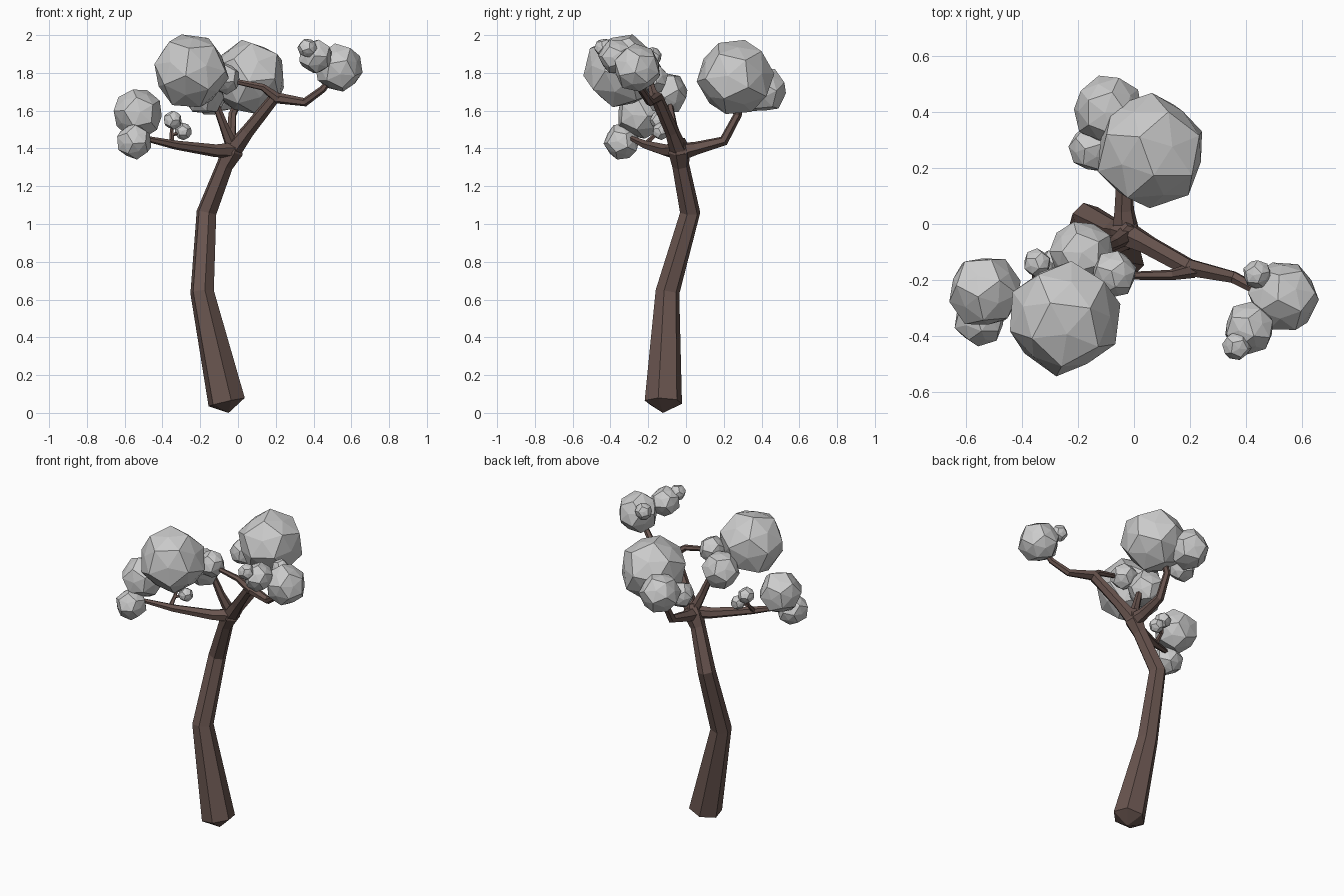
import bpy, bmesh, math, random
from mathutils import Vector, Euler

if "Cube" in bpy.data.objects:
    bpy.data.objects.remove(bpy.data.objects["Cube"])

random.seed(4)
bark = bpy.data.materials.new("bark")
bark.diffuse_color = (0.14, 0.09, 0.078, 1)
bark.use_nodes = True
bark.node_tree.nodes["Principled BSDF"].inputs["Base Color"].default_value = bark.diffuse_color


def finish(name, bm, mat=None):
    bmesh.ops.recalc_face_normals(bm, faces=bm.faces[:])
    me = bpy.data.meshes.new(name)
    bm.to_mesh(me)
    bm.free()
    if mat:
        me.materials.append(mat)
    ob = bpy.data.objects.new(name, me)
    bpy.context.collection.objects.link(ob)
    return ob


def limb(name, path, sides=6, tip=None):
    """Faceted tapering tube through (x, y, z, radius) points."""
    bm = bmesh.new()
    pts = [Vector(p[:3]) for p in path]
    rings, side = [], None
    for i, p in enumerate(pts):
        a = (p - pts[i - 1]).normalized() if i else Vector()
        b = (pts[i + 1] - p).normalized() if i < len(pts) - 1 else Vector()
        t = (a + b).normalized()
        if side is None:
            side = t.orthogonal()
        side = (side - t * side.dot(t)).normalized()
        up = t.cross(side)
        rings.append([bm.verts.new(p + path[i][3] * (
            side * math.cos(k * math.tau / sides) + up * math.sin(k * math.tau / sides)))
            for k in range(sides)])
    for r0, r1 in zip(rings, rings[1:]):
        for k in range(sides):
            n = (k + 1) % sides
            bm.faces.new((r0[k], r0[n], r1[n], r1[k]))
    bm.faces.new(rings[-1])
    if tip:
        v = bm.verts.new(tip)
        for k in range(sides):
            bm.faces.new((v, rings[0][k], rings[0][(k + 1) % sides]))
    else:
        bm.faces.new(rings[0])
    return finish(name, bm, bark)


def foliage(name, x, y, z, r):
    """Rough low-poly ball: twelve softly raised pentagons."""
    ico = bmesh.new()
    bmesh.ops.create_icosphere(ico, subdivisions=1, radius=1)
    pts = [f.calc_center_median().normalized() for f in ico.faces]
    pts += [v.co.normalized() * 0.89 for v in ico.verts]
    ico.free()
    rot = Euler([random.uniform(0, 6) for _ in range(3)]).to_matrix()
    bm = bmesh.new()
    for p in pts:
        bm.verts.new(Vector((x, y, z)) + rot @ p * r * random.uniform(0.97, 1.03))
    bmesh.ops.convex_hull(bm, input=bm.verts[:])
    return finish(name, bm)


# Trunk with a blunt pointed foot and a flared crotch
limb("trunk", [(-0.06, -0.12, 0.057, 0.102), (-0.19, -0.098, 0.64, 0.065),
               (-0.167, 0.022, 1.06, 0.055), (-0.07, -0.028, 1.31, 0.046),
               (-0.03, -0.035, 1.385, 0.06), (-0.015, -0.04, 1.45, 0.035)],
     tip=(-0.05, -0.122, 0.0))

# Main branches
limb("left_branch", [(-0.03, -0.05, 1.39, 0.042), (-0.12, -0.1, 1.388, 0.034),
                     (-0.33, -0.21, 1.418, 0.024), (-0.5, -0.29, 1.455, 0.014)])
limb("right_branch", [(-0.03, -0.035, 1.385, 0.05), (0.05, -0.075, 1.49, 0.037),
                      (0.195, -0.155, 1.67, 0.034), (0.355, -0.19, 1.645, 0.023),
                      (0.45, -0.24, 1.715, 0.019), (0.5, -0.25, 1.78, 0.014)])
limb("back_branch", [(-0.03, -0.02, 1.385, 0.048), (-0.035, 0.05, 1.4, 0.036),
                     (-0.035, 0.2, 1.44, 0.027), (-0.03, 0.275, 1.58, 0.022),
                     (0.02, 0.29, 1.68, 0.016)])
limb("upright_branch", [(-0.03, -0.04, 1.41, 0.036), (-0.075, -0.07, 1.52, 0.025),
                        (-0.12, -0.09, 1.64, 0.019)])

# Side twigs
limb("inner_twig", [(0.21, -0.165, 1.665, 0.028), (0.13, -0.182, 1.725, 0.019),
                    (-0.05, -0.185, 1.762, 0.013)])
limb("left_twig", [(-0.35, -0.215, 1.42, 0.016), (-0.352, -0.16, 1.475, 0.011),
                   (-0.345, -0.14, 1.54, 0.008)], 5)
limb("left_twig_fork", [(-0.352, -0.165, 1.47, 0.010), (-0.29, -0.135, 1.49, 0.007)], 5)

# Foliage balls: x, y, z, radius
balls = [
    (0.06, 0.26, 1.775, 0.206), (-0.25, -0.335, 1.81, 0.207),
    (-0.53, -0.24, 1.585, 0.135), (-0.55, -0.34, 1.435, 0.097),
    (-0.185, -0.105, 1.69, 0.117), (-0.07, -0.178, 1.77, 0.085),
    (-0.345, -0.14, 1.55, 0.052), (-0.29, -0.135, 1.49, 0.046),
    (-0.09, 0.405, 1.71, 0.127), (-0.15, 0.27, 1.66, 0.085),
    (0.535, -0.258, 1.825, 0.13), (0.412, -0.37, 1.887, 0.093),
    (0.366, -0.435, 1.932, 0.052), (0.44, -0.18, 1.885, 0.053)]
for i, b in enumerate(balls):
    foliage(f"foliage_{i + 1}", *b)
